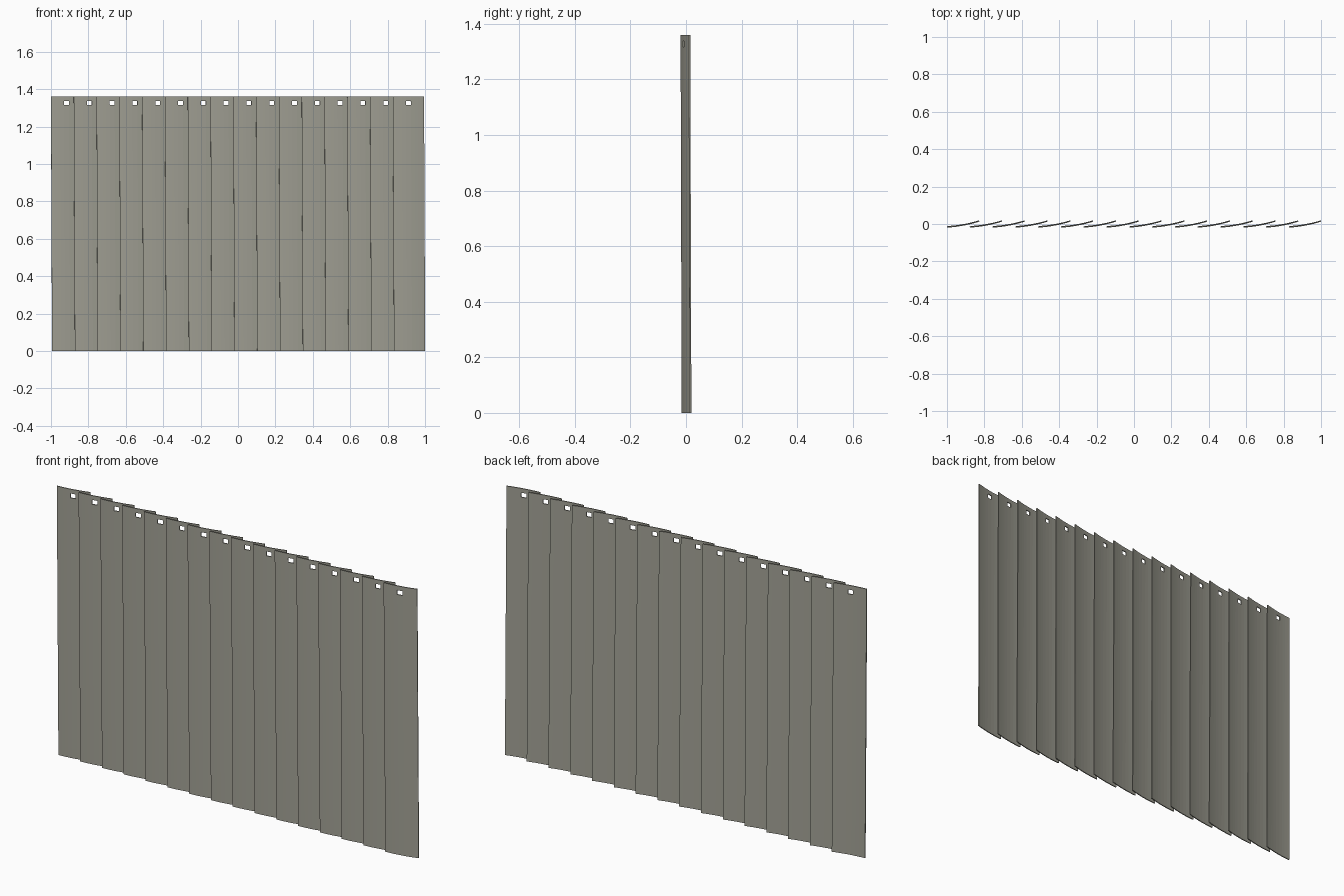
import bpy
import bmesh

cube = bpy.data.objects.get("Cube")
if cube:
    bpy.data.objects.remove(cube, do_unlink=True)

SLATS = 16
HEIGHT = 1.36
WIDTH = 0.166
PITCH = (1.994 - WIDTH) / (SLATS - 1)
RISE = 0.030          # how far the rear edge sits behind the front edge
SAG = 0.005           # depth of the curved cross-section
THICKNESS = 0.005
LEAN_X, LEAN_Y = 0.006, 0.004
HOLE = 0.013          # half the width of the hanging hole

# Warm grey material
grey = bpy.data.materials.new("warm grey")
grey.use_nodes = True
colour = (0.36, 0.355, 0.30, 1)
grey.diffuse_color = colour
shader = next(n for n in grey.node_tree.nodes if n.type == 'BSDF_PRINCIPLED')
shader.inputs["Base Color"].default_value = colour
shader.inputs["Roughness"].default_value = 0.7

# One curved slat with a hanging hole near the top
half = WIDTH / 2
right_side = [HOLE, half * 0.4, half * 0.6, half * 0.8, half]
columns = [-x for x in reversed(right_side)] + right_side
rows = [0, 1.316, 1.338, HEIGHT]


def slat_point(x, z):
    t = x / half
    drop = 1 - z / HEIGHT
    return (x + LEAN_X * (drop - 0.5),
            RISE / 2 * t - SAG * (1 - t * t) + LEAN_Y * (drop - 0.5),
            z)


bm = bmesh.new()
grid = [[bm.verts.new(slat_point(x, z)) for x in columns] for z in rows]
middle = len(columns) // 2 - 1
for r in range(len(rows) - 1):
    for c in range(len(columns) - 1):
        if r == 1 and c == middle:
            continue
        bm.faces.new((grid[r][c], grid[r][c + 1],
                      grid[r + 1][c + 1], grid[r + 1][c]))
mesh = bpy.data.meshes.new("slat")
bm.to_mesh(mesh)
bm.free()
mesh.materials.append(grey)

# Row of overlapping flat-faced slats
for i in range(SLATS):
    slat = bpy.data.objects.new(f"slat_{i + 1:02d}", mesh)
    slat.location.x = (i - (SLATS - 1) / 2) * PITCH
    bpy.context.collection.objects.link(slat)
    solid = slat.modifiers.new("thickness", 'SOLIDIFY')
    solid.thickness = THICKNESS
    solid.offset = 0
